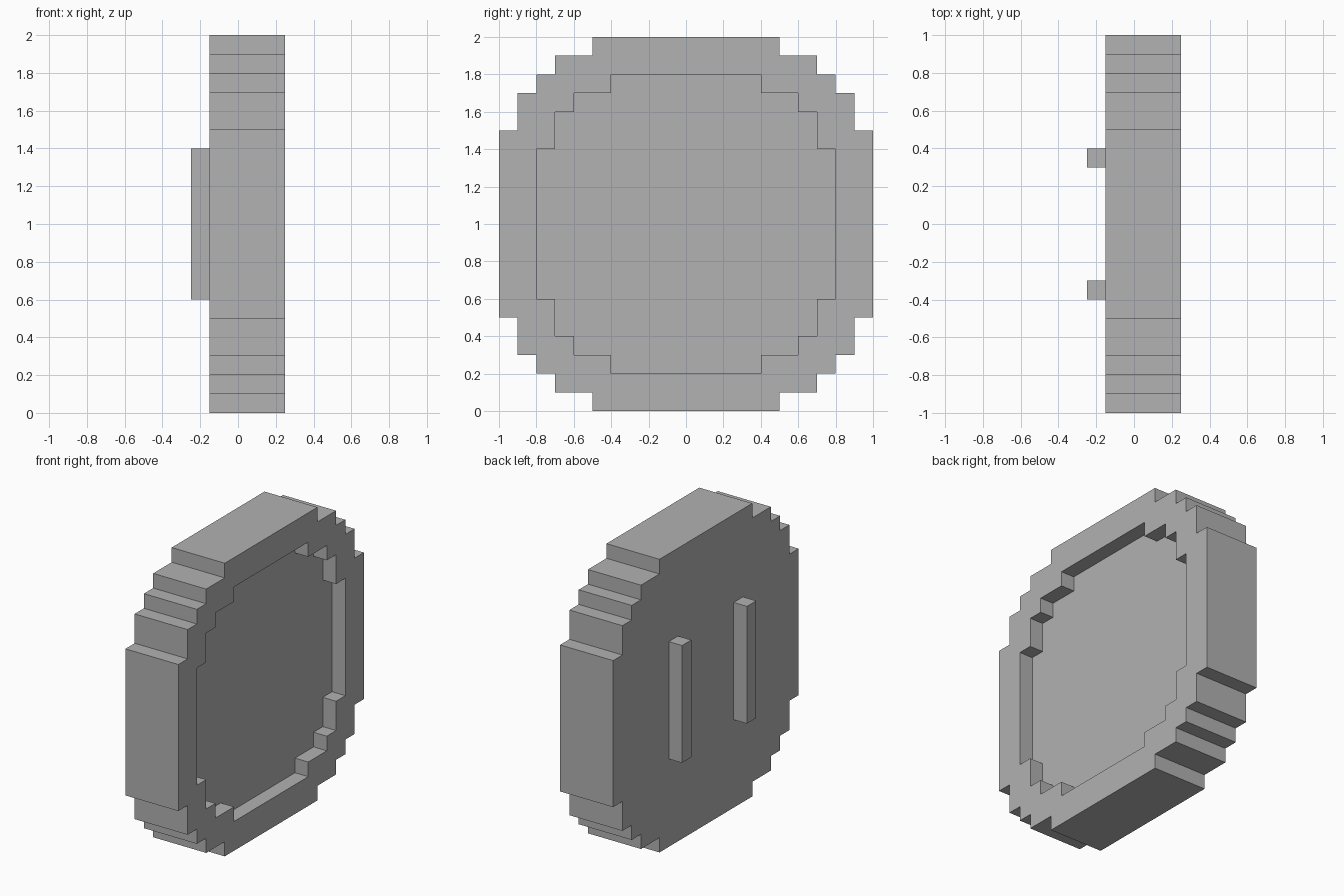
import bpy
import bmesh

if "Cube" in bpy.data.objects:
    bpy.data.objects.remove(bpy.data.objects["Cube"], do_unlink=True)

# Single flat grey
grey = bpy.data.materials.new("plain grey")
grey.use_nodes = True
colour = (0.445, 0.445, 0.445, 1)
grey.diffuse_color = colour
grey.node_tree.nodes["Principled BSDF"].inputs["Base Color"].default_value = colour


def stepped_outline(quarter):
    """Mirror a quarter outline (y, z) into a full closed loop."""
    right = quarter + [(y, z) for y, z in reversed([(-y, z) for y, z in quarter])]
    return right + [(-y, -z) for y, z in right]


def prism(name, outline, x0, x1):
    """Extrude a (y, z) outline along x, centred one unit above the ground."""
    bm = bmesh.new()
    face = bm.faces.new([bm.verts.new((x0, y, z + 1)) for y, z in outline])
    grown = bmesh.ops.extrude_face_region(bm, geom=[face])["geom"]
    verts = [g for g in grown if isinstance(g, bmesh.types.BMVert)]
    bmesh.ops.translate(bm, vec=(x1 - x0, 0, 0), verts=verts)
    bmesh.ops.recalc_face_normals(bm, faces=bm.faces)
    mesh = bpy.data.meshes.new(name)
    bm.to_mesh(mesh)
    bm.free()
    mesh.materials.append(grey)
    obj = bpy.data.objects.new(name, mesh)
    bpy.context.collection.objects.link(obj)
    return obj


# Stepped round body
outer = [(1, .5), (.9, .5), (.9, .7), (.8, .7), (.8, .8),
         (.7, .8), (.7, .9), (.5, .9), (.5, 1)]
body = prism("round_body", stepped_outline(outer), -0.15, 0.25)

# Shallow stepped recess leaving a raised rim
inner = [(.8, .4), (.7, .4), (.7, .6), (.6, .6), (.6, .7), (.4, .7), (.4, .8)]
cutter = prism("recess_cutter", stepped_outline(inner), 0.15, 0.35)
cutter.hide_render = True
cutter.hide_set(True)
cut = body.modifiers.new("recess", "BOOLEAN")
cut.operation = "DIFFERENCE"
cut.solver = "EXACT"
cut.object = cutter

# Two upright bars on the back of the disc
for side, name in ((-1, "front_bar"), (1, "rear_bar")):
    a, b = side * 0.3, side * 0.4
    prism(name, [(a, -.4), (b, -.4), (b, .4), (a, .4)], -0.25, -0.15)
